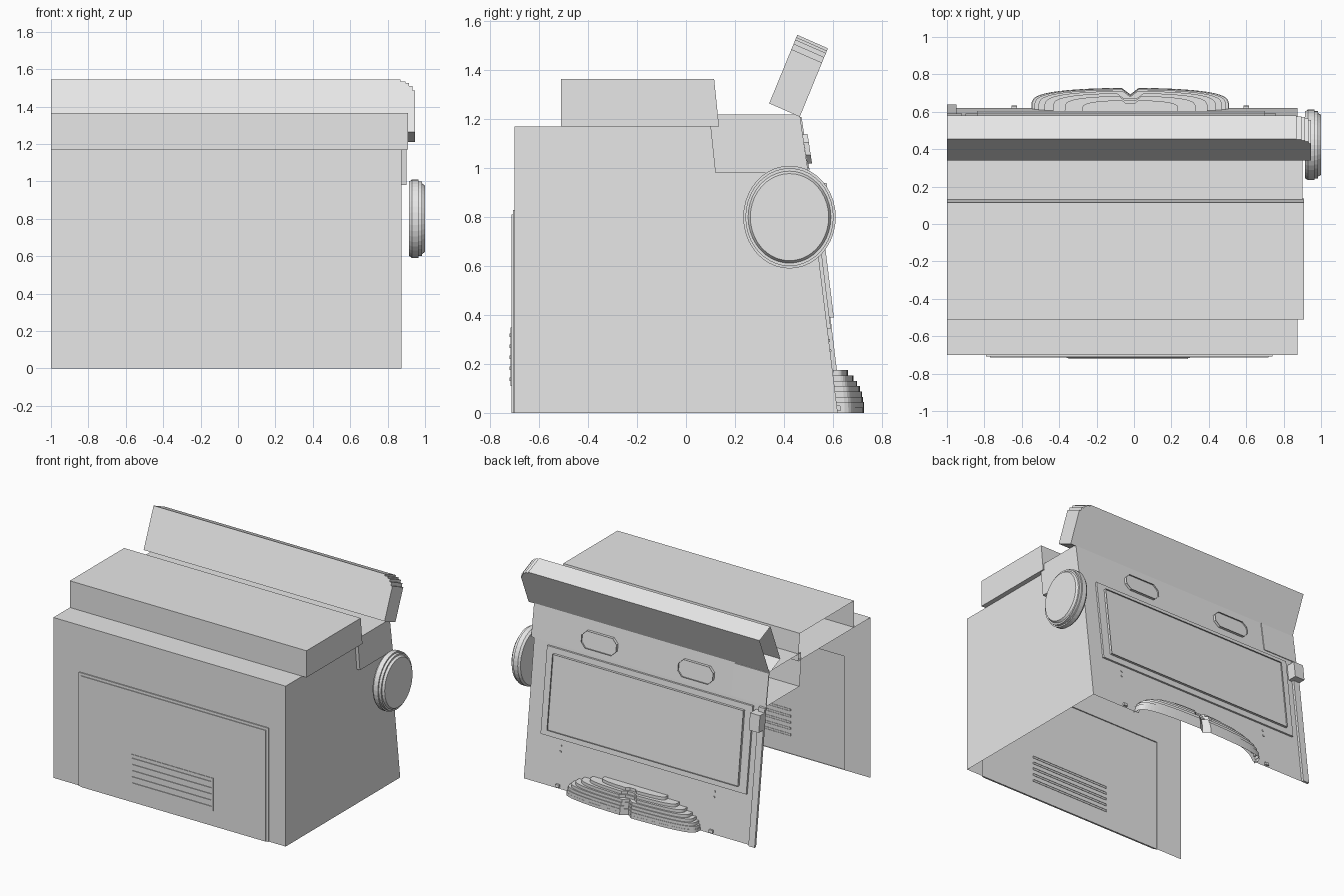
import bpy, bmesh, math
from mathutils import Vector

cube = bpy.data.objects.get("Cube")
if cube:
    bpy.data.objects.remove(cube, do_unlink=True)

GREY = (0.8, 0.8, 0.8, 1)
mat = bpy.data.materials.new("plain grey")
mat.use_nodes = True
mat.diffuse_color = GREY
mat.node_tree.nodes["Principled BSDF"].inputs["Base Color"].default_value = GREY

LEFT_END, SIDE = -1.0, 0.875


def finish(name, bm):
    bmesh.ops.remove_doubles(bm, verts=bm.verts, dist=0.0005)
    bmesh.ops.recalc_face_normals(bm, faces=bm.faces)
    mesh = bpy.data.meshes.new(name)
    bm.to_mesh(mesh)
    bm.free()
    mesh.materials.append(mat)
    obj = bpy.data.objects.new(name, mesh)
    bpy.context.collection.objects.link(obj)
    return obj


def face(bm, points):
    return bm.faces.new([bm.verts.new(p) for p in points])


def prism(name, ring, vec, start=True, end=True, inset=0, recess=0, skip=None):
    """Push a flat outline along vec; optionally sink a panel into its end."""
    bm = bmesh.new()
    vec = Vector(vec)
    a = [bm.verts.new(p) for p in ring]
    b = [bm.verts.new(Vector(p) + vec) for p in ring]
    n = len(ring)
    for i in range(n):
        if i != skip:
            j = (i + 1) % n
            bm.faces.new((a[i], a[j], b[j], b[i]))
    if start:
        bm.faces.new(a)
    if end:
        top = bm.faces.new(b)
        if inset:
            bmesh.ops.inset_region(bm, faces=[top], thickness=inset)
            sunk = bmesh.ops.extrude_face_region(bm, geom=[top])
            bmesh.ops.delete(bm, geom=[top], context='FACES_ONLY')
            verts = [v for v in sunk["geom"] if isinstance(v, bmesh.types.BMVert)]
            bmesh.ops.translate(bm, verts=verts, vec=-vec.normalized() * recess)
    return finish(name, bm)


def rect(x0, x1, z0, z1):
    return [(x0, z0), (x1, z0), (x1, z1), (x0, z1)]


def plate(name, outline, y_at, depth, **options):
    """Raised plate on a wall whose y depends on height."""
    return prism(name, [(x, y_at(z), z) for x, z in outline],
                 (0, depth, 0), start=False, **options)


def front_y(z):
    return -0.70


def back_y(z):
    return 0.62 - 0.1224 * z


def hood_y(z):
    return 0.65 - 0.152 * z


# Cabinet shell: open underneath and at one end
DOOR = (-0.79, 0.74, 0, 0.83)
bm = bmesh.new()
x0, x1, z0, z1 = DOOR
front = [(LEFT_END, 0), (x0, z0), (x0, z1), (x1, z1), (x1, z0),
         (SIDE, 0), (SIDE, 1.17), (LEFT_END, 1.17)]
face(bm, [(x, front_y(z), z) for x, z in front])
face(bm, [(LEFT_END, -0.7, 1.17), (SIDE, -0.7, 1.17),
          (SIDE, -0.51, 1.17), (LEFT_END, -0.51, 1.17)])
face(bm, [(SIDE, y, z) for y, z in
          [(-0.7, 0), (-0.7, 1.17), (-0.51, 1.17), (0.1, 1.17),
           (0.12, 0.98), (0.5, 0.98), (0.62, 0)]])
arch = [(-0.02 + 0.5 * math.cos(math.pi * i / 12), 0.14 * math.sin(math.pi * i / 12))
        for i in range(13)]
back = [(LEFT_END, 0.98), (SIDE, 0.98), (SIDE, 0)] + arch + [(LEFT_END, 0)]
face(bm, [(x, back_y(z), z) for x, z in back])
finish("cabinet_shell", bm)

# Lid and rear hood, open at the same end
for name, x, profile in (
        ("lid", 0.91, [(-0.51, 1.17), (-0.51, 1.365), (0.115, 1.365), (0.135, 1.17)]),
        ("rear_hood", 0.90, [(0.1, 1.17), (0.1, 1.22), (0.465, 1.22), (0.5, 0.98), (0.12, 0.98)])):
    prism(name, [(x, y, z) for y, z in profile], (LEFT_END - x, 0, 0), end=False)

# Tilted flap with a stepped corner
low, high = Vector((0, 0.34, 1.265)), Vector((0, 0.455, 1.545))
corner = [(0.945, 0), (0.945, 0.79)]
for x, s in ((0.932, 0.87), (0.915, 0.93), (0.895, 0.965), (0.868, 1.0)):
    corner += [(x, corner[-1][1]), (x, s)]
outline = corner + [(LEFT_END, 1), (LEFT_END, 0)]
prism("tilted_flap", [low.lerp(high, s) + Vector((x, 0, 0)) for x, s in outline],
      (0, 0.125, -0.055), skip=len(outline) - 2)

# Front door with a vent
plate("front_door", rect(*DOOR), front_y, -0.008)
plate("front_door_panel", rect(-0.77, 0.72, 0, 0.81), lambda z: -0.708, -0.005)
plate("vent_plate", rect(-0.36, 0.3, 0.11, 0.35), lambda z: -0.713, -0.004)
for i in range(5):
    z = 0.13 + i * 0.045
    plate("vent_slat", rect(-0.35, 0.29, z, z + 0.015), lambda z: -0.705, -0.017)

# Back access panel, frame and end strip
plate("back_frame", rect(-0.9, 0.76, 0.345, 0.96), back_y, 0.014)
plate("back_panel", rect(-0.84, 0.70, 0.39, 0.92), back_y, 0.032, inset=0.06, recess=0.01)
plate("back_end_strip", rect(LEFT_END, -0.95, 0, 0.97), back_y, 0.018)
plate("hood_end_plate", rect(LEFT_END, -0.72, 0.99, 1.21), hood_y, 0.006)
plate("latch_box", rect(LEFT_END, -0.92, 0.82, 0.94), back_y, 0.07)
for x in (-0.64, 0.6):
    plate("wall_stud", rect(x - 0.015, x + 0.015, 0.01, 0.03), back_y, 0.014)
    for z in (0.25, 0.29):
        plate("wall_screw", rect(x - 0.006, x + 0.006, z, z + 0.012), back_y, 0.005)

# Two eight-sided grips on the hood
for cx in (0.35, -0.43):
    w, h, c = 0.14, 0.06, 0.035
    grip = []
    for sx, sz, flip in ((1, -1, False), (1, 1, True), (-1, 1, False), (-1, -1, True)):
        pair = [(cx + sx * (w - c), 1.08 + sz * h), (cx + sx * w, 1.08 + sz * (h - c))]
        grip += pair[::-1] if flip else pair
    plate("hood_grip", grip, hood_y, 0.02, inset=0.018, recess=0.01)

# Stepped side wheel, turned about the x axis
SEGMENTS = 40
bm = bmesh.new()
rings = []
for x, r in ((0.915, 0.198), (0.93, 0.21), (0.965, 0.21), (0.965, 0.2),
             (0.985, 0.2), (0.985, 0.188), (1.0, 0.178)):
    ring = []
    for k in range(SEGMENTS):
        t = 2 * math.pi * k / SEGMENTS
        ring.append(bm.verts.new((x, 0.423 + 0.9 * r * math.cos(t), 0.8 + r * math.sin(t))))
    rings.append(ring)
for a, b in zip(rings, rings[1:]):
    for k in range(SEGMENTS):
        j = (k + 1) % SEGMENTS
        bm.faces.new((a[k], a[j], b[j], b[k]))
bm.faces.new(rings[0])
bm.faces.new(rings[-1])
finish("side_wheel", bm)

# Stepped half-round guard at the foot of the back
STEPS, SPAN = 8, 36
bm = bmesh.new()
rings = []


def guard_ring(size, z):
    ring = []
    for k in range(SPAN + 1):
        t = math.pi * k / SPAN
        dx = 0.53 * size * math.cos(t)
        y = 0.6 + 0.128 * size * max(math.sin(t), 0) ** 0.4
        if abs(dx) < 0.04:
            y -= 0.035 * size
        ring.append(bm.verts.new((dx - 0.02, y, z)))
    return ring


for i in range(STEPS):
    size = math.sqrt(1 - (i / STEPS) ** 2)
    rings += [guard_ring(size, 0.175 * i / STEPS), guard_ring(size, 0.175 * (i + 1) / STEPS)]
for a, b in zip(rings, rings[1:]):
    for k in range(SPAN):
        bm.faces.new((a[k], a[k + 1], b[k + 1], b[k]))
bm.faces.new(rings[-1])
finish("foot_guard", bm)
